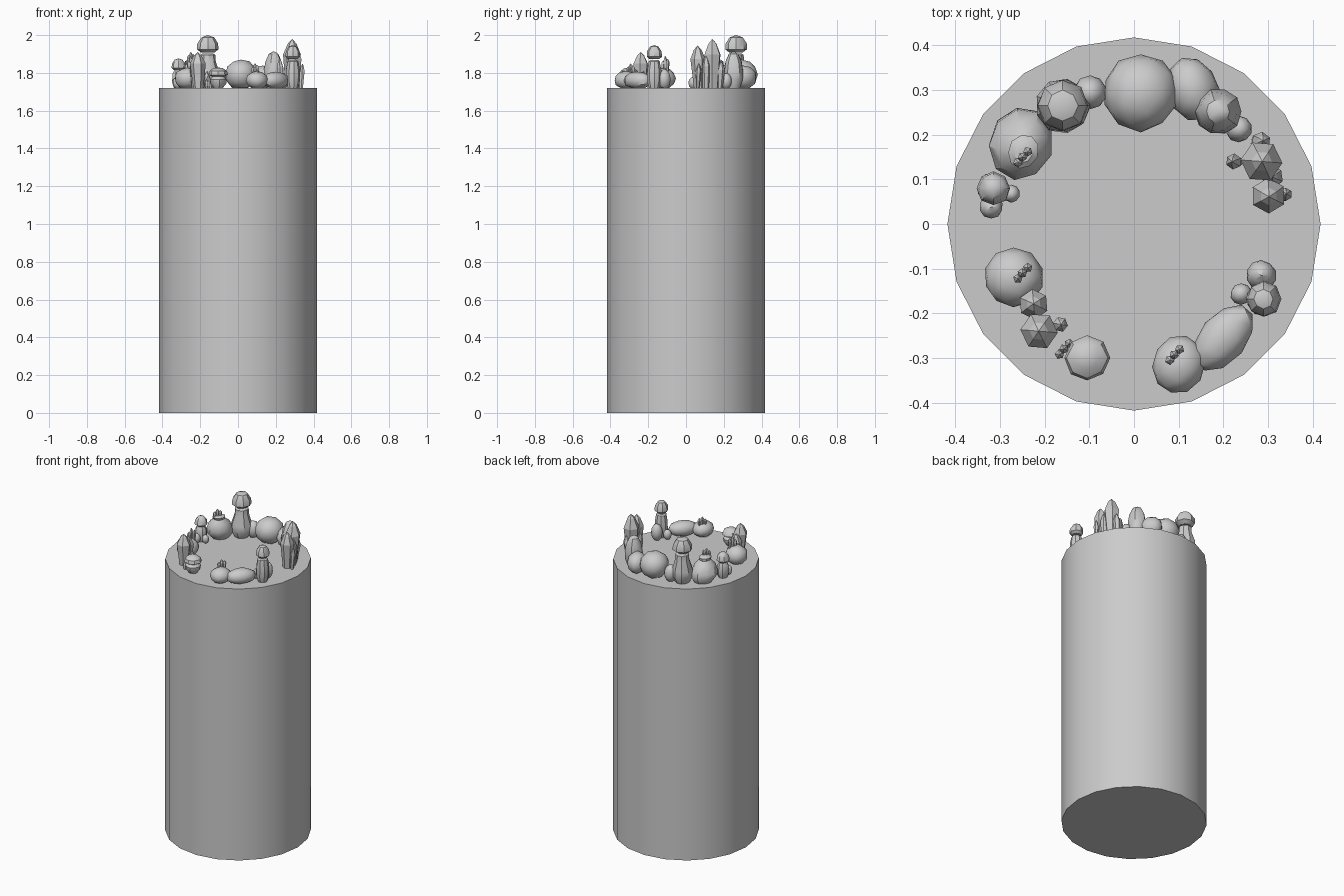
import bpy, bmesh, math, random
from mathutils import Matrix

if "Cube" in bpy.data.objects:
    bpy.data.objects.remove(bpy.data.objects["Cube"])

random.seed(4)
TOP = 1.72


def finish(name, bm, smooth=True, angle=35):
    bmesh.ops.recalc_face_normals(bm, faces=bm.faces)
    me = bpy.data.meshes.new(name)
    bm.to_mesh(me)
    bm.free()
    ob = bpy.data.objects.new(name, me)
    bpy.context.collection.objects.link(ob)
    if smooth:
        bpy.ops.object.select_all(action='DESELECT')
        ob.select_set(True)
        bpy.context.view_layer.objects.active = ob
        bpy.ops.object.shade_smooth_by_angle(angle=math.radians(angle))
    return ob


def turned(name, x, y, prof, n=9, sy=1.0, rot=0.0, tilt=(0, 0), smooth=True, jitter=0.0):
    """Revolve a (radius, height above the lid) profile, then turn, lean and place it."""
    bm = bmesh.new()
    rings = []
    for r, z in prof:
        if r == 0:
            rings.append([bm.verts.new((0, 0, z))])
            continue
        ring = []
        for i in range(n):
            a = 2 * math.pi * i / n
            k = r * (1 + random.uniform(-jitter, jitter))
            ring.append(bm.verts.new((k * math.cos(a), k * sy * math.sin(a), z)))
        rings.append(ring)
    for a, b in zip(rings, rings[1:]):
        for i in range(n):
            j = (i + 1) % n
            if len(a) == 1:
                bm.faces.new((a[0], b[i], b[j]))
            elif len(b) == 1:
                bm.faces.new((a[i], a[j], b[0]))
            else:
                bm.faces.new((a[i], a[j], b[j], b[i]))
    for ring in (rings[0], rings[-1]):
        if len(ring) > 1:
            bm.faces.new(ring)
    # lean is a shear, so the foot stays flat on the lid
    shear = Matrix(((1, 0, tilt[0], 0), (0, 1, tilt[1], 0), (0, 0, 1, 0), (0, 0, 0, 1)))
    m = Matrix.Translation((x, y, TOP)) @ shear @ Matrix.Rotation(math.radians(rot), 4, 'Z')
    bmesh.ops.transform(bm, matrix=m, verts=bm.verts)
    return finish(name, bm, smooth)


def stone(name, x, y, rx, ry, h, rot=0):
    """Faceted rounded boulder resting on the lid."""
    bm = bmesh.new()
    bmesh.ops.create_icosphere(bm, subdivisions=2, radius=1)
    for v in bm.verts:
        v.co *= 1 + random.uniform(-0.04, 0.03)
        v.co.z = max(v.co.z, -0.85)
    m = (Matrix.Translation((x, y, TOP + h * 0.46)) @ Matrix.Rotation(math.radians(rot), 4, 'Z')
         @ Matrix.Diagonal((rx, ry, h * 0.54, 1)))
    bmesh.ops.transform(bm, matrix=m, verts=bm.verts)
    return finish(name, bm)


def crystal(name, x, y, r, h, tilt=(0, 0), base=0.0, n=6):
    prof = [(r * 0.65, base), (r, base + (h - base) * 0.68), (r * 0.5, base + (h - base) * 0.9), (0, h)]
    return turned(name, x, y, prof, n, rot=random.uniform(0, 60), tilt=tilt, smooth=False)


def sprout(name, x, y, z, h):
    for i, (dx, dy, k) in enumerate(((0, 0, 1), (0.012, 0.012, 0.8), (-0.01, -0.012, 0.65))):
        crystal(f"{name}_{i}", x + dx, y + dy, 0.011, z + h * k, base=z - 0.01, n=5)


# drum
bm = bmesh.new()
bmesh.ops.create_cone(bm, cap_ends=True, segments=20, radius1=0.418, radius2=0.418, depth=TOP,
                      matrix=Matrix.Translation((0, 0, TOP / 2)))
finish("drum", bm)

# boulders: x, y, half length, half width, height, turn
for i, s in enumerate([(0.015, 0.295, 0.085, 0.088, 0.152, 0), (0.132, 0.302, 0.058, 0.075, 0.12, 20),
                       (0.2, -0.255, 0.09, 0.053, 0.088, 50), (0.1, -0.315, 0.058, 0.066, 0.09, -15),
                       (-0.27, -0.12, 0.067, 0.067, 0.11, 0)]):
    stone(f"boulder_{i}", *s)

# small pebbles
for i, (x, y, r, h) in enumerate([(-0.098, 0.295, 0.038, 0.1), (0.235, 0.213, 0.03, 0.08),
                                  (-0.275, 0.068, 0.02, 0.05), (-0.32, 0.038, 0.026, 0.06),
                                  (0.285, -0.115, 0.034, 0.1), (0.24, -0.157, 0.024, 0.06)]):
    stone(f"pebble_{i}", x, y, r, r, h)

# tall egg
turned("tall_egg", 0.188, 0.252, [(0.035, 0), (0.051, 0.045), (0.052, 0.09), (0.044, 0.14),
                                  (0.026, 0.18), (0, 0.195)], 10, jitter=0.04)


def capped(name, x, y, body, cap):
    turned(name + "_stem", x, y, body, 9, jitter=0.03)
    turned(name + "_cap", x, y, cap, 8, jitter=0.04)


# capped pillars
capped("large_mushroom", -0.16, 0.265,
       [(0.042, 0), (0.062, 0.04), (0.06, 0.08), (0.042, 0.14), (0.04, 0.175), (0.03, 0.182)],
       [(0.035, 0.187), (0.058, 0.205), (0.056, 0.235), (0.034, 0.268), (0, 0.28)])
capped("small_mushroom", 0.29, -0.168,
       [(0.028, 0), (0.038, 0.035), (0.038, 0.095), (0.03, 0.14), (0.022, 0.147)],
       [(0.026, 0.153), (0.04, 0.166), (0.037, 0.195), (0.022, 0.219), (0, 0.227)])
capped("edge_mushroom", -0.315, 0.08,
       [(0.026, 0), (0.036, 0.03), (0.033, 0.075), (0.022, 0.095)],
       [(0.024, 0.094), (0.038, 0.107), (0.034, 0.132), (0.02, 0.15), (0, 0.157)])
capped("low_mushroom", -0.105, -0.3,
       [(0.025, 0), (0.043, 0.025), (0.045, 0.045), (0.03, 0.062)],
       [(0.032, 0.06), (0.05, 0.07), (0.045, 0.09), (0.025, 0.105), (0, 0.109)])

# round jar with a leaning neck
turned("round_jar", -0.255, 0.19, [(0.048, 0), (0.068, 0.03), (0.07, 0.06), (0.055, 0.1), (0.03, 0.125),
                                   (0.034, 0.14), (0.02, 0.15)], 9, sy=1.15, rot=-20,
       tilt=(0.05, -0.2), jitter=0.03)

# sprouts
sprout("jar_sprout", -0.25, 0.15, 0.145, 0.045)
sprout("boulder_sprout", 0.09, -0.293, 0.085, 0.045)
sprout("left_sprout", -0.25, -0.11, 0.1, 0.07)
sprout("low_sprout", -0.157, -0.28, 0.0, 0.07)

# crystal clusters: x, y, radius, height, lean
for i, c in enumerate([(0.282, 0.14, 0.047, 0.26, (0.02, 0)), (0.298, 0.068, 0.04, 0.225, (0.02, -0.03)),
                       (0.275, 0.18, 0.022, 0.14, (0.1, 0.05)), (0.232, 0.14, 0.018, 0.16, (-0.08, 0)),
                       (0.335, 0.062, 0.015, 0.13, (0.05, 0.05)), (0.31, 0.105, 0.025, 0.17, (0, 0)),
                       (-0.21, -0.24, 0.042, 0.19, (-0.02, 0)), (-0.225, -0.183, 0.034, 0.15, (0, 0.03)),
                       (-0.168, -0.225, 0.017, 0.09, (0.05, 0))]):
    crystal(f"crystal_{i}", *c)
